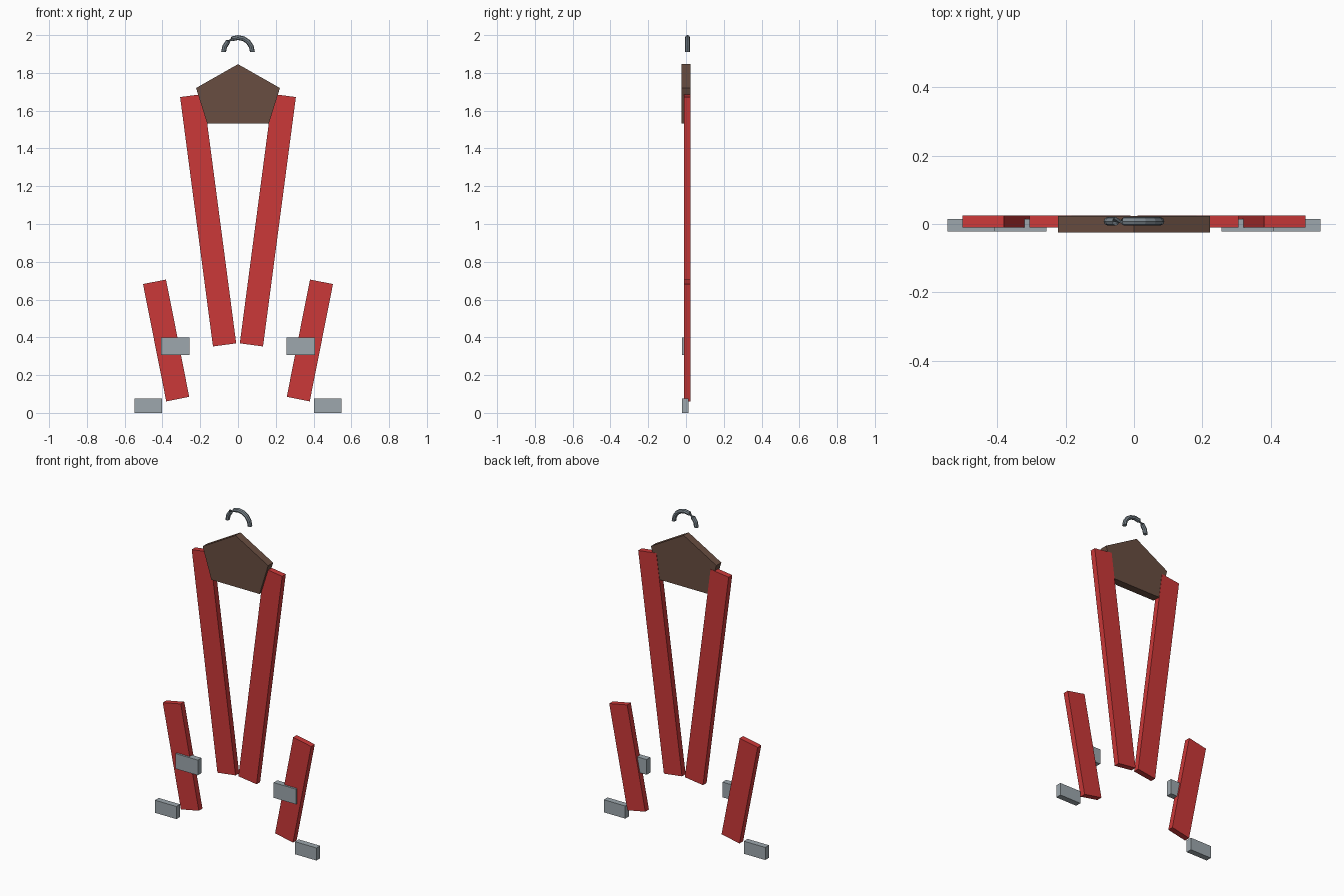
import bpy
import math
from mathutils import Vector

if "Cube" in bpy.data.objects:
    bpy.data.objects.remove(bpy.data.objects["Cube"])


def material(name, rgb):
    m = bpy.data.materials.new(name)
    m.diffuse_color = (*rgb, 1)
    m.use_nodes = True
    m.node_tree.nodes["Principled BSDF"].inputs["Base Color"].default_value = m.diffuse_color
    return m


red = material("red_fabric", (0.6, 0.04, 0.04))
brown = material("brown_leather", (0.14, 0.075, 0.052))
steel = material("clip_metal", (0.34, 0.39, 0.42))
dark_steel = material("hook_metal", (0.2, 0.24, 0.27))


def add_mesh(name, verts, faces, mat):
    me = bpy.data.meshes.new(name)
    me.from_pydata(verts, [], faces)
    me.materials.append(mat)
    ob = bpy.data.objects.new(name, me)
    bpy.context.collection.objects.link(ob)
    return ob


def slab(name, outline, y0, y1, mat):
    """Extrude a counter-clockwise (x, z) outline from front y0 to back y1."""
    n = len(outline)
    verts = [(x, y, z) for y in (y0, y1) for x, z in outline]
    faces = [list(range(n)), list(range(2 * n - 1, n - 1, -1))]
    faces += [[i, i + n, (i + 1) % n + n, (i + 1) % n] for i in range(n)]
    return add_mesh(name, verts, faces, mat)


def rect(x0, x1, z0, z1):
    return [(x0, z0), (x1, z0), (x1, z1), (x0, z1)]


def band(top, bottom, width):
    """Outline of a slanted strip between two centre points."""
    t, b = Vector(top), Vector(bottom)
    d = (t - b).normalized()
    s = Vector((d.y, -d.x)) * width / 2
    return [tuple(p) for p in (b - s, b + s, t + s, t - s)]


def mirrored(outline, side):
    return outline if side > 0 else [(-x, z) for x, z in reversed(outline)]


# Straps and clips, one set per side
for side, tag in ((1, "right"), (-1, "left")):
    parts = (
        ("long_strap", band((0.245, 1.68), (0.071, 0.36), 0.124), -0.01, 0.025, red),
        ("short_strap", band((0.442, 0.694), (0.319, 0.073), 0.124), -0.01, 0.025, red),
        ("upper_clip", rect(0.257, 0.408, 0.307, 0.4), -0.022, 0.014, steel),
        ("lower_clip", rect(0.402, 0.547, 0.0, 0.077), -0.022, 0.014, steel),
    )
    for name, outline, y0, y1, mat in parts:
        slab(f"{name}_{tag}", mirrored(outline, side), y0, y1, mat)

# Five-sided back plate
slab("back_plate", [(-0.163, 1.531), (0.163, 1.531), (0.222, 1.72),
                    (0, 1.846), (-0.222, 1.72)], -0.025, 0.023, brown)

# Hanging hook: half-ring tube whose section turns over once, pinching the tube
SEGS, SIDES, RADIUS, TUBE = 8, 8, 0.076, 0.013
verts, faces = [], []
for i in range(SEGS + 1):
    a = math.pi * i / SEGS
    turn = math.pi if i > 5 else 0
    for j in range(SIDES):
        b = 2 * math.pi * j / SIDES + turn
        r = RADIUS + TUBE * math.cos(b)
        verts.append((r * math.cos(a), 0.008 + TUBE * math.sin(b), 1.911 + r * math.sin(a)))
for i in range(SEGS):
    for j in range(SIDES):
        k = (j + 1) % SIDES
        faces.append([i * SIDES + j, i * SIDES + k, (i + 1) * SIDES + k, (i + 1) * SIDES + j])
faces += [list(range(SIDES - 1, -1, -1)), list(range(SEGS * SIDES, (SEGS + 1) * SIDES))]
add_mesh("hanging_hook", verts, faces, dark_steel)
